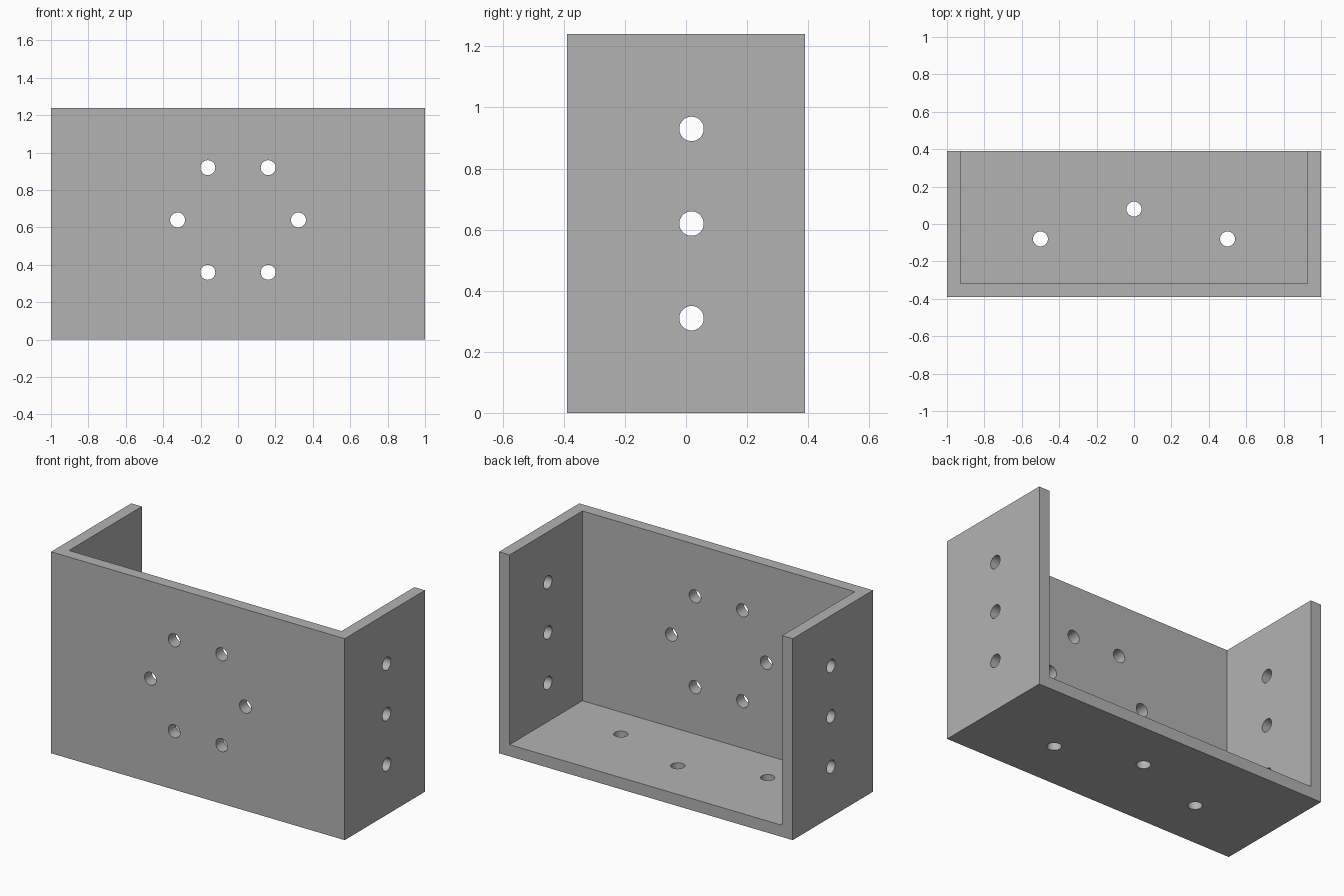
import bpy, bmesh, math
from mathutils import Matrix, Vector

cube = bpy.data.objects.get("Cube")
if cube:
    bpy.data.objects.remove(cube, do_unlink=True)

WIDTH, DEPTH, HEIGHT, WALL = 2.0, 0.78, 1.24, 0.072
HOLE_RADIUS = 0.04

grey = bpy.data.materials.new("plain grey")
grey.use_nodes = True
colour = (0.45, 0.45, 0.45, 1)
grey.diffuse_color = colour
grey.node_tree.nodes["Principled BSDF"].inputs["Base Color"].default_value = colour


def make_object(name, bm):
    mesh = bpy.data.meshes.new(name)
    bm.to_mesh(mesh)
    bm.free()
    mesh.materials.append(grey)
    obj = bpy.data.objects.new(name, mesh)
    bpy.context.collection.objects.link(obj)
    return obj


def box(name, low, high):
    low, high = Vector(low), Vector(high)
    bm = bmesh.new()
    bmesh.ops.create_cube(bm, size=1, matrix=Matrix.Translation((low + high) / 2)
                          @ Matrix.Diagonal((high - low).to_4d()))
    return make_object(name, bm)


def drill(bm, centre, axis, length):
    turn = Vector(axis).to_track_quat('Z', 'Y').to_matrix().to_4x4()
    bmesh.ops.create_cone(bm, cap_ends=True, segments=32, radius1=HOLE_RADIUS,
                          radius2=HOLE_RADIUS, depth=length,
                          matrix=Matrix.Translation(centre) @ turn)


# Solid block and the cavity, open at the back and the top
x, y = WIDTH / 2, DEPTH / 2
bracket = box("bracket", (-x, -y, 0), (x, y, HEIGHT))
cavity = box("cavity_cutter", (WALL - x, WALL - y, WALL), (x - WALL, y + 1, HEIGHT + 1))

# Bolt holes
holes = bmesh.new()
for i in range(6):      # ring in the front wall
    a = i * math.pi / 3
    drill(holes, (0.323 * math.cos(a), -y, 0.64 + 0.323 * math.sin(a)), (0, 1, 0), 0.3)
for i in (1, 2, 3):     # rows through both side walls
    drill(holes, (0, 0.018, i * HEIGHT / 4), (1, 0, 0), WIDTH + 1)
for hx, hy in ((0, 0.08), (-0.5, -0.08), (0.5, -0.08)):   # floor
    drill(holes, (hx, hy, 0), (0, 0, 1), 0.3)
hole_cutter = make_object("hole_cutter", holes)

# Cut, apply and tidy up
bpy.ops.object.select_all(action='DESELECT')
bpy.context.view_layer.objects.active = bracket
bracket.select_set(True)
for cutter in (cavity, hole_cutter):
    cutter.hide_render = True
    cut = bracket.modifiers.new(cutter.name, 'BOOLEAN')
    cut.operation = 'DIFFERENCE'
    cut.solver = 'EXACT'
    cut.object = cutter
    bpy.ops.object.modifier_apply(modifier=cut.name)
    bpy.data.objects.remove(cutter, do_unlink=True)
bpy.ops.object.shade_smooth_by_angle(angle=math.radians(30))
